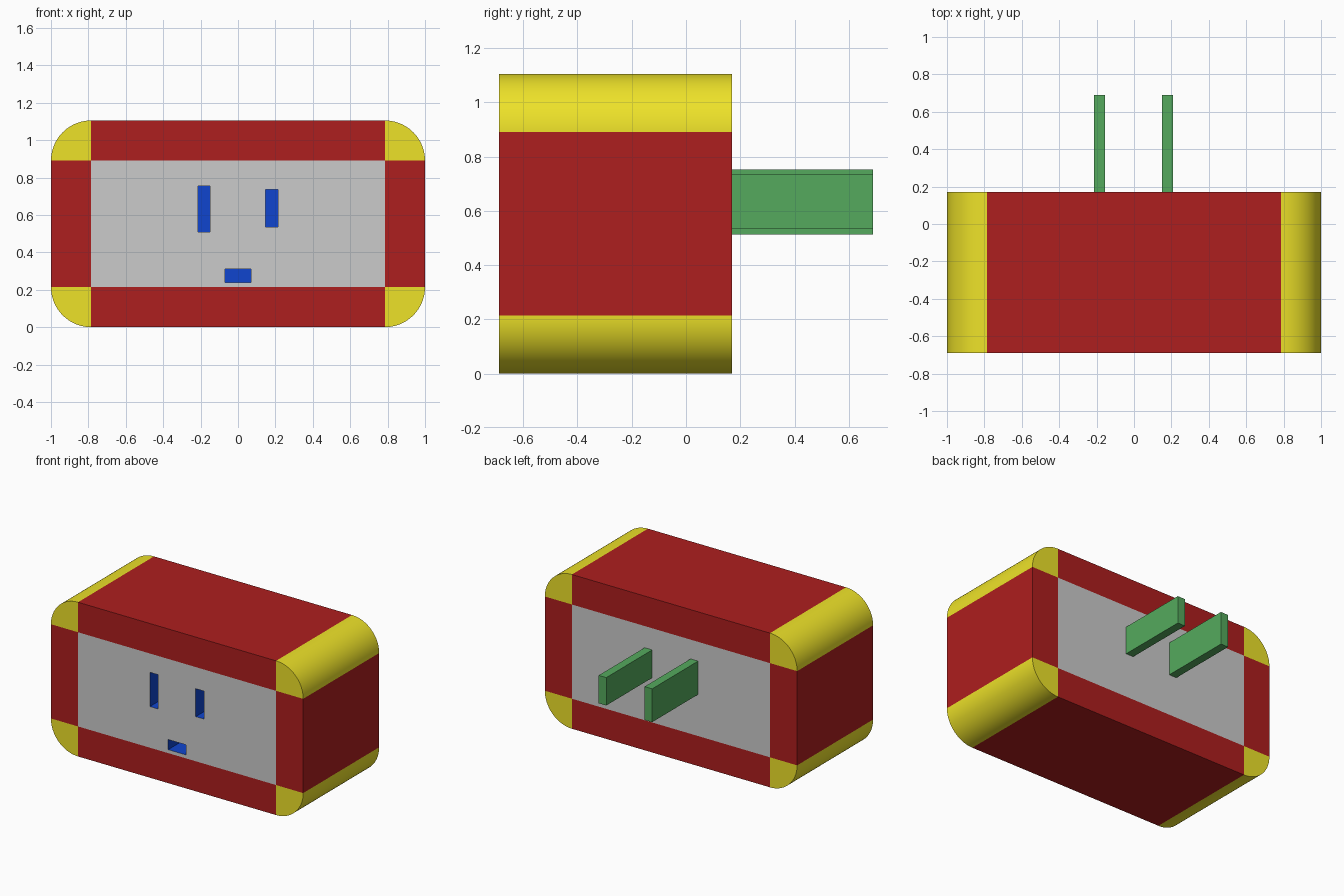
import bpy, bmesh
from math import cos, sin, pi

if "Cube" in bpy.data.objects:
    bpy.data.objects.remove(bpy.data.objects["Cube"])

HALF_W, TOP, R = 1.0, 1.105, 0.215
FRONT, BACK, TIP = -0.69, 0.17, 0.69
SLOT_DEPTH = 0.5
ARC = 24


def material(name, rgb):
    m = bpy.data.materials.new(name)
    m.diffuse_color = (*rgb, 1)
    m.use_nodes = True
    m.node_tree.nodes["Principled BSDF"].inputs["Base Color"].default_value = m.diffuse_color
    return m


grey = material("grey", (0.8, 0.8, 0.8))
red = material("red", (0.42, 0.013, 0.013))
yellow = material("yellow", (0.85, 0.76, 0.022))
blue = material("blue", (0.005, 0.06, 0.62))
green = material("green", (0.09, 0.40, 0.11))


def finish(name, bm, mats):
    bmesh.ops.remove_doubles(bm, verts=bm.verts, dist=1e-5)
    bmesh.ops.recalc_face_normals(bm, faces=bm.faces)
    mesh = bpy.data.meshes.new(name)
    bm.to_mesh(mesh)
    bm.free()
    for m in mats:
        mesh.materials.append(m)
    ob = bpy.data.objects.new(name, mesh)
    bpy.context.collection.objects.link(ob)
    return ob


def add_box(bm, x0, x1, y0, y1, z0, z1):
    verts = bmesh.ops.create_cube(bm, size=1)["verts"]
    for v in verts:
        v.co = ((x0 + x1) / 2 + v.co.x * (x1 - x0),
                (y0 + y1) / 2 + v.co.y * (y1 - y0),
                (z0 + z1) / 2 + v.co.z * (z1 - z0))


def add_patch(bm, inner, outer, mat, smooth=False):
    """Front and back cap for one zone, plus side walls along its outer chain."""
    caps = [[bm.verts.new((x, y, z)) for x, z in inner + outer] for y in (FRONT, BACK)]
    for cap in caps:
        bm.faces.new(cap).material_index = mat
    k = len(inner)
    for i in range(k, k + len(outer) - 1):
        f = bm.faces.new((caps[0][i], caps[0][i + 1], caps[1][i + 1], caps[1][i]))
        f.material_index, f.smooth = mat, smooth


# body: grey panel, red edge strips, rounded yellow corners
bm = bmesh.new()
xi, zl, zh = HALF_W - R, R, TOP - R
corners = [(xi, zh), (-xi, zh), (-xi, zl), (xi, zl)]
add_patch(bm, corners, [], 0)
for i, (cx, cz) in enumerate(corners):
    arc = [(cx + R * cos(a), cz + R * sin(a))
           for a in (pi / 2 * (i + s / ARC) for s in range(ARC + 1))]
    add_patch(bm, [(cx, cz)], arc, 2, True)
    nx, nz = corners[(i + 1) % 4]
    dx, dz = R * cos(pi / 2 * (i + 1)), R * sin(pi / 2 * (i + 1))
    add_patch(bm, [(nx, nz), (cx, cz)], [(cx + dx, cz + dz), (nx + dx, nz + dz)], 1)
body = finish("plug_body", bm, [grey, red, yellow, blue])

# socket holes in the front panel
bm = bmesh.new()
for x0, x1, z0, z1 in ((-0.215, -0.15, 0.51, 0.755),
                       (0.148, 0.213, 0.535, 0.735),
                       (-0.07, 0.07, 0.24, 0.312)):
    add_box(bm, x0, x1, FRONT - 0.1, FRONT + SLOT_DEPTH, z0, z1)
cutter = finish("slot_cutter", bm, [blue])
cutter.hide_render = True
cutter.display_type = 'WIRE'
cut = body.modifiers.new("slots", 'BOOLEAN')
cut.operation, cut.solver = 'DIFFERENCE', 'EXACT'
cut.material_mode = 'TRANSFER'
cut.object = cutter

# flat blades at the back
for name, x0, x1, z0, z1 in (("left_prong", -0.215, -0.155, 0.513, 0.752),
                             ("right_prong", 0.149, 0.209, 0.535, 0.735)):
    bm = bmesh.new()
    add_box(bm, x0, x1, BACK - 0.01, TIP, z0, z1)
    finish(name, bm, [green])
